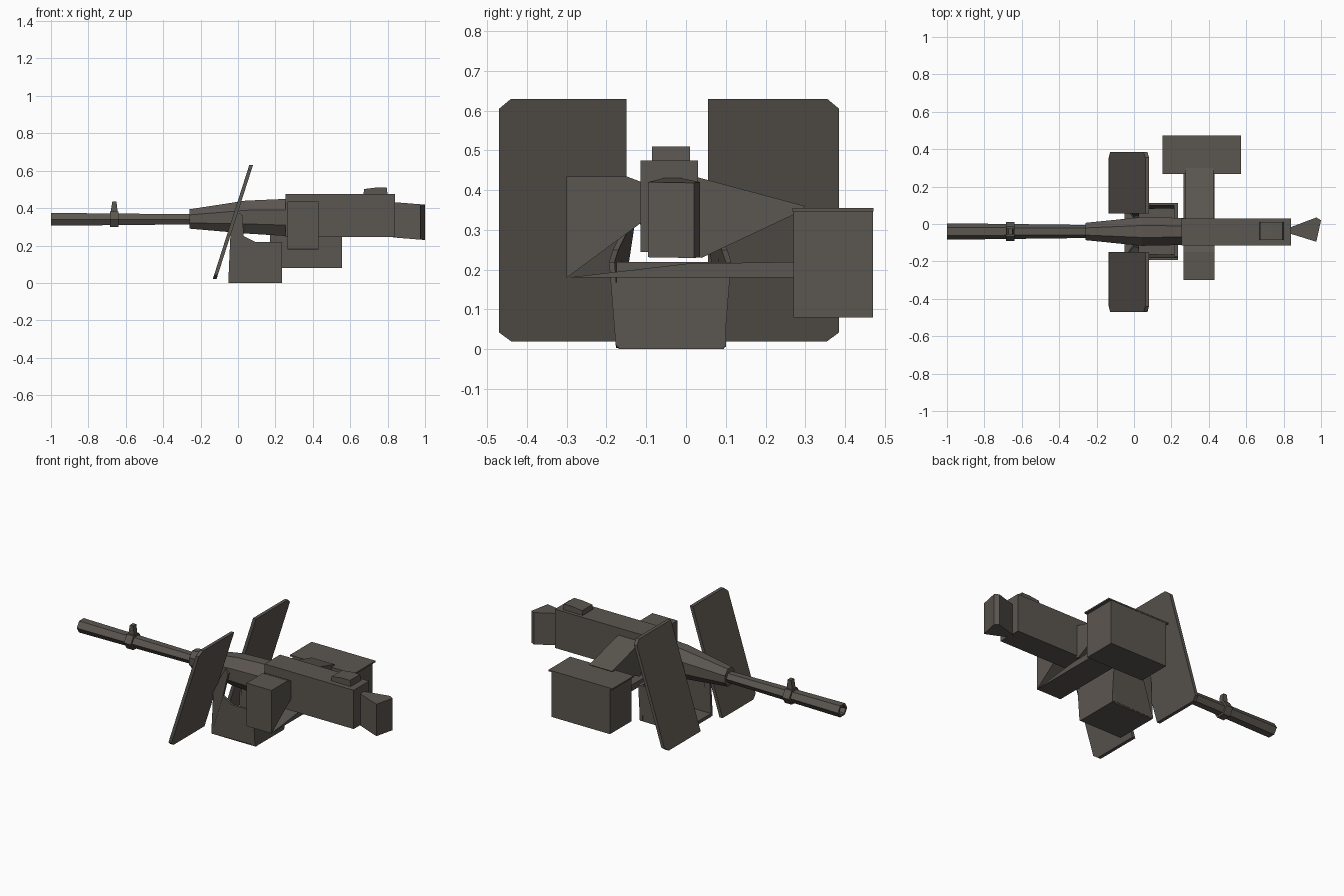
import bpy, bmesh, math
from mathutils import Vector

cube = bpy.data.objects.get("Cube")
if cube:
    bpy.data.objects.remove(cube)

steel = bpy.data.materials.new("dark_gunmetal")
steel.use_nodes = True
COLOUR = (0.105, 0.093, 0.08, 1)
steel.diffuse_color = COLOUR
bsdf = steel.node_tree.nodes["Principled BSDF"]
bsdf.inputs["Base Color"].default_value = COLOUR
bsdf.inputs["Roughness"].default_value = 0.8

MID_Y, BORE_Z = -0.04, 0.34


def loft(name, rings, cap=True):
    """Join matching rings of points with flat quads."""
    bm = bmesh.new()
    loops = [[bm.verts.new(p) for p in ring] for ring in rings]
    for a, b in zip(loops, loops[1:]):
        for i in range(len(a)):
            j = (i + 1) % len(a)
            bm.faces.new((a[i], a[j], b[j], b[i]))
    if cap:
        bm.faces.new(loops[0][::-1])
        bm.faces.new(loops[-1])
    bmesh.ops.recalc_face_normals(bm, faces=bm.faces)
    mesh = bpy.data.meshes.new(name)
    bm.to_mesh(mesh)
    bm.free()
    mesh.materials.append(steel)
    obj = bpy.data.objects.new(name, mesh)
    bpy.context.collection.objects.link(obj)
    return obj


def prism(name, profile, axis, low, high):
    """Extrude a 2D profile along the x, y or z axis."""
    def place(p, d):
        v = list(p)
        v.insert("xyz".index(axis), d)
        return v
    return loft(name, [[place(p, d) for p in profile] for d in (low, high)])


def box(name, x, y, z):
    return prism(name, [(x[0], y[0]), (x[1], y[0]), (x[1], y[1]), (x[0], y[1])], "z", *z)


def ring(x, ry, rz, z, sides, turn=0):
    angles = [2 * math.pi * (i + turn) / sides for i in range(sides)]
    return [(x, MID_Y + ry * math.cos(a), z + rz * math.sin(a)) for a in angles]


# Six-sided barrel with a hollow muzzle
loft("barrel", [ring(x, r, r * 0.9, BORE_Z, 6) for x, r in
                ((-0.92, 0.022), (-1, 0.03), (-1, 0.044), (-0.26, 0.035))])

# Front sight collar and post
loft("front_sight_collar", [ring(x, 0.052, 0.048, BORE_Z, 6) for x in (-0.685, -0.64)])
prism("front_sight_post", [(-0.683, 0.37), (-0.642, 0.37), (-0.65, 0.435), (-0.672, 0.435)],
      "y", -0.055, -0.025)

# Eight-sided tapered barrel shroud
loft("barrel_shroud", [ring(x, ry, rz, z, 8, 0.5) for x, ry, rz, z in
                       ((-0.26, 0.05, 0.056, 0.342), (0.04, 0.083, 0.095, 0.352),
                        (0.27, 0.078, 0.108, 0.35))])

# Receiver and raised rear sight
box("receiver", (0.255, 0.84), (-0.115, 0.03), (0.245, 0.475))
prism("rear_sight", [(0.67, 0.47), (0.80, 0.47), (0.795, 0.51), (0.74, 0.51), (0.675, 0.502)],
      "y", -0.085, 0.01)

# Flared rear grip
grip = [(0.83, -0.02), (0.83, -0.05), (0.975, -0.095), (1.0, 0.02), (0.975, 0.035)]
loft("rear_grip", [[(x, y, z - (x - 0.83) * 0.08) for x, y in grip] for z in (0.243, 0.432)])

# Tilted shield plates with clipped outer corners
for name, inner, outer in (("right_shield", -0.15, -0.47), ("left_shield", 0.055, 0.385)):
    clip = 0.03 if outer > inner else -0.03
    outline = [(inner, 0.02), (outer - clip, 0.02), (outer, 0.042),
               (outer, 0.605), (outer - clip, 0.63), (inner, 0.63)]
    loft(name, [[(-0.125 + (z - 0.02) * 0.32 + d, y, z) for y, z in outline]
                for d in (-0.01, 0.01)])

# Open cradle: floor, rear wall and two cheeks rising to the pivot
box("cradle_floor", (-0.05, 0.235), (-0.17, 0.095), (0.0, 0.02))
box("cradle_rear_wall", (0.215, 0.235), (-0.175, 0.1), (0.005, 0.22))
cheek = [(-0.052, 0.003), (0.235, 0.01), (0.235, 0.22), (0.09, 0.22),
         (0.03, 0.25), (0.025, 0.36), (0.0, 0.38), (-0.04, 0.27)]
for name, side in (("right_cheek", -1), ("left_cheek", 1)):
    def bulge(z):
        return 0.136 + z * 0.08 if z < 0.23 else 0.154 - (z - 0.23) * 0.5
    loft(name, [[(x, MID_Y + side * (bulge(z) - d), z) for x, z in cheek]
                for d in (0, 0.014)])

# Cross tray under the receiver
prism("cross_tray", [(-0.3, 0.18), (0.28, 0.18), (0.28, 0.22), (0.0, 0.215)],
      "x", 0.265, 0.43)

# Ejection housing on the right
prism("ejection_housing", [(-0.3, 0.18), (-0.3, 0.435), (-0.15, 0.435),
                           (-0.11, 0.42), (-0.11, 0.32)], "x", 0.265, 0.43)

# Feed chute sloping down to the ammunition box
prism("feed_chute", [(0.02, 0.235), (0.04, 0.23), (0.285, 0.345), (0.3, 0.36), (0.02, 0.435)],
      "x", 0.275, 0.425)

# Ammunition box and overhanging lid
box("ammunition_box", (0.17, 0.555), (0.27, 0.47), (0.08, 0.35))
box("ammunition_lid", (0.153, 0.573), (0.268, 0.472), (0.347, 0.355))
